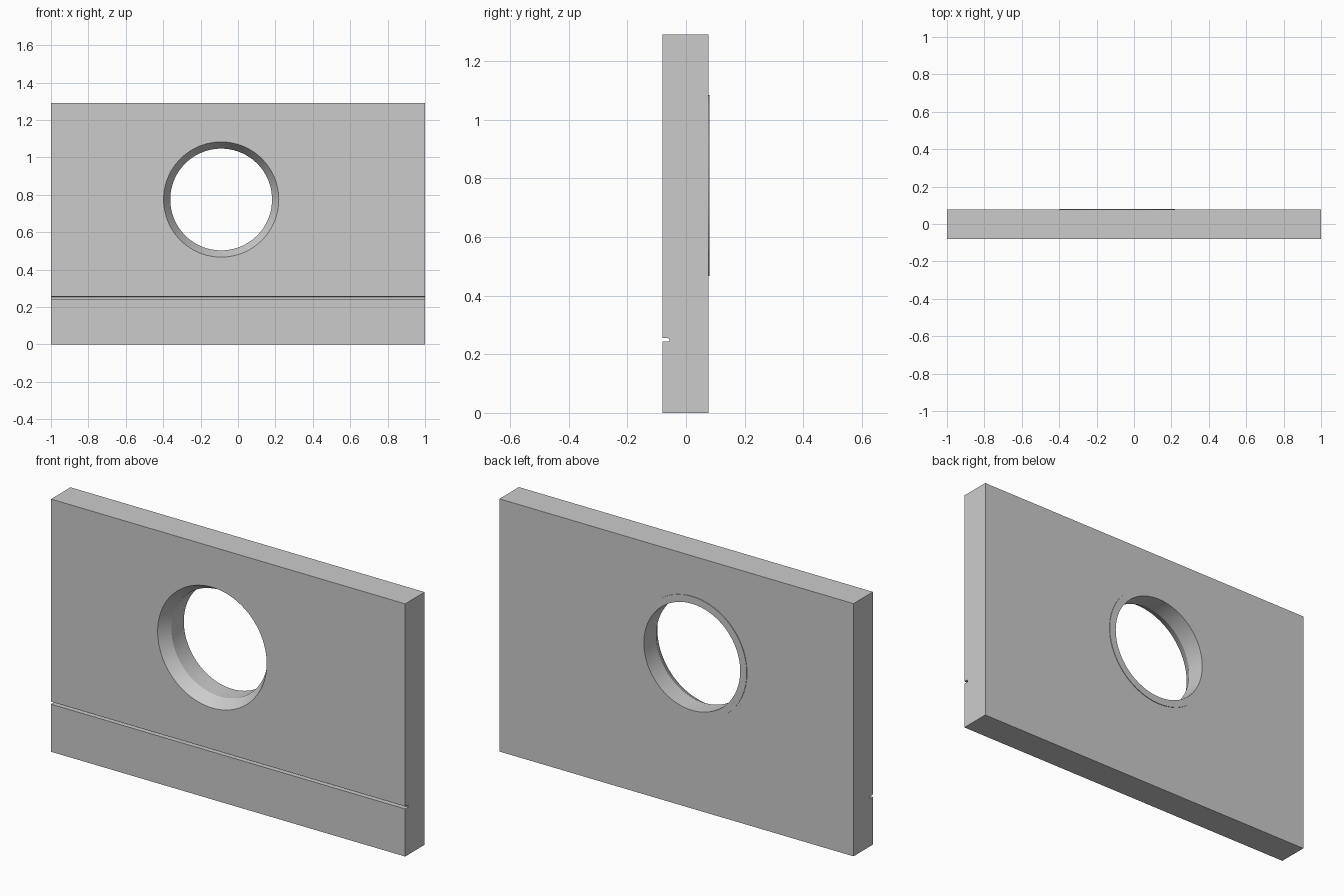
import bpy, bmesh
from math import sin, cos, pi

if "Cube" in bpy.data.objects:
    bpy.data.objects.remove(bpy.data.objects["Cube"])

CX, CZ, R_OUT, R_IN = -0.09, 0.775, 0.308, 0.272
FRONT, BACK, TOP = -0.08, 0.077, 1.29
SEG = 96


def make_object(name, bm):
    bmesh.ops.recalc_face_normals(bm, faces=bm.faces)
    mesh = bpy.data.meshes.new(name)
    bm.to_mesh(mesh)
    bm.free()
    obj = bpy.data.objects.new(name, mesh)
    bpy.context.collection.objects.link(obj)
    return obj


def activate(obj):
    bpy.ops.object.select_all(action='DESELECT')
    obj.select_set(True)
    bpy.context.view_layer.objects.active = obj


def lathe(name, profile):
    """Spin a closed (radius, y) profile around the hole axis."""
    bm = bmesh.new()
    rings = [[bm.verts.new((CX + r * cos(2 * pi * i / SEG), y,
                            CZ + r * sin(2 * pi * i / SEG)))
              for r, y in profile] for i in range(SEG)]
    n = len(profile)
    for i in range(SEG):
        a, b = rings[i], rings[(i + 1) % SEG]
        for j in range(n):
            k = (j + 1) % n
            bm.faces.new((a[j], a[k], b[k], b[j]))
    return make_object(name, bm)


# Panel: side profile with a thin front groove, extruded across x
profile = [(FRONT, 0), (BACK, 0), (BACK, TOP), (FRONT, TOP),
           (FRONT, 0.256), (-0.056, 0.254), (-0.056, 0.243), (FRONT, 0.243)]
bm = bmesh.new()
face = bm.faces.new([bm.verts.new((-1, y, z)) for y, z in profile])
ext = bmesh.ops.extrude_face_region(bm, geom=[face], use_keep_orig=True)
bmesh.ops.translate(bm, vec=(2, 0, 0),
                    verts=[v for v in ext['geom'] if isinstance(v, bmesh.types.BMVert)])
panel = make_object("front_panel", bm)

# Round opening through the panel
bm = bmesh.new()
discs = [[bm.verts.new((CX + R_OUT * cos(2 * pi * i / SEG), y,
                        CZ + R_OUT * sin(2 * pi * i / SEG)))
          for i in range(SEG)] for y in (-0.2, 0.2)]
for d in discs:
    bm.faces.new(d)
for i in range(SEG):
    k = (i + 1) % SEG
    bm.faces.new((discs[0][i], discs[0][k], discs[1][k], discs[1][i]))
cutter = make_object("opening_cutter", bm)
cutter.hide_render = True
mod = panel.modifiers.new("opening", 'BOOLEAN')
mod.operation, mod.solver, mod.object = 'DIFFERENCE', 'EXACT', cutter
activate(panel)
bpy.ops.object.modifier_apply(modifier=mod.name)
bpy.data.objects.remove(cutter)

# Liner: front bevel, straight bore, slightly proud back rim
liner = lathe("opening_liner", [(R_OUT, FRONT), (R_IN, -0.02),
                                (R_IN, 0.08), (R_OUT + 0.001, 0.08),
                                (R_OUT + 0.001, 0.07)])
activate(liner)
bpy.ops.object.shade_smooth_by_angle(angle=pi / 9)
